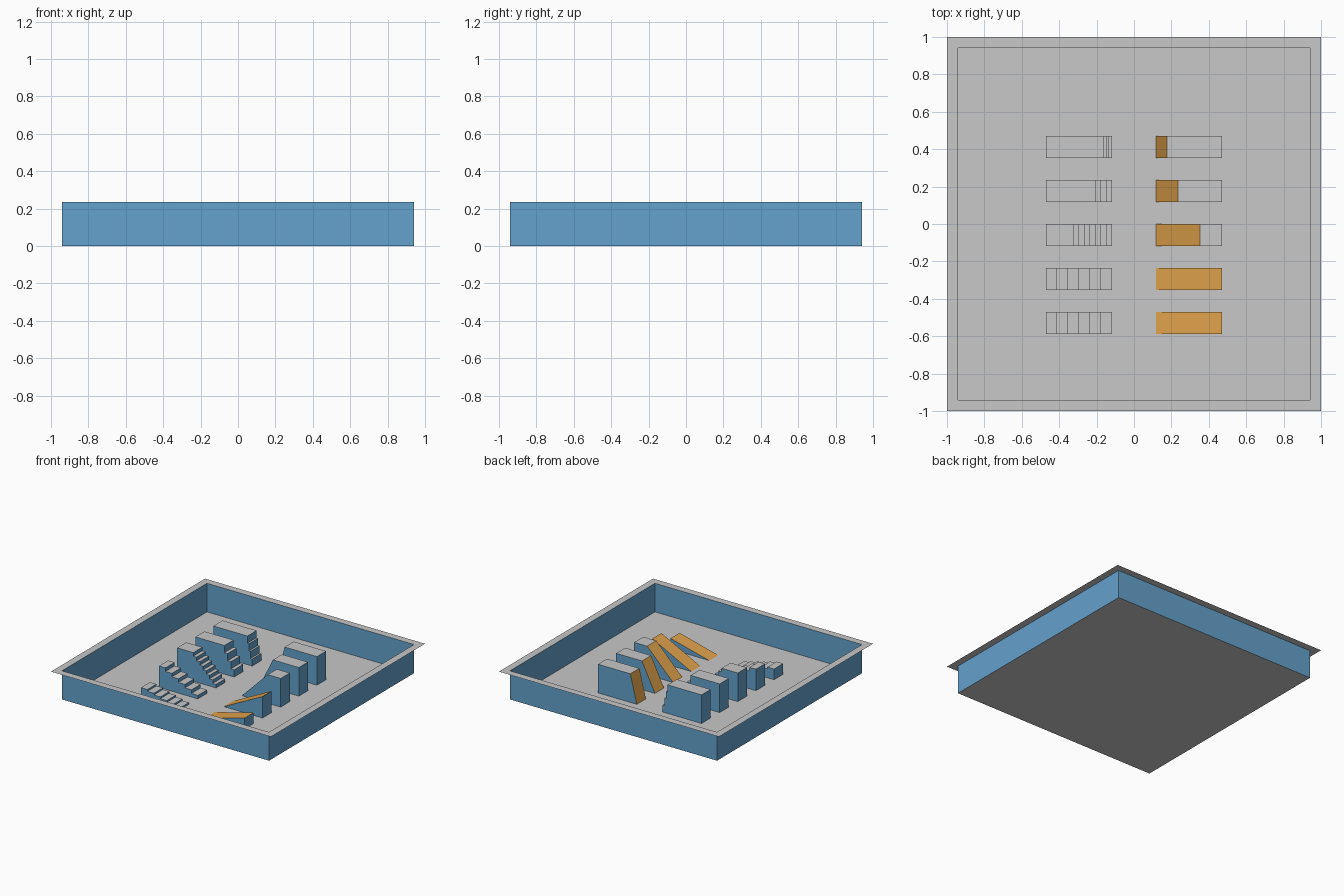
import bpy, bmesh

if "Cube" in bpy.data.objects:
    bpy.data.objects.remove(bpy.data.objects["Cube"])

U = 2 / 17          # one grid module of the layout
H = 2               # height of walls and full blocks, in modules


def material(name, rgb):
    m = bpy.data.materials.new(name)
    m.diffuse_color = (*rgb, 1)
    m.use_nodes = True
    m.node_tree.nodes["Principled BSDF"].inputs["Base Color"].default_value = m.diffuse_color
    return m


GREY = material("light grey", (0.58, 0.58, 0.58))
BLUE = material("wall blue", (0.13, 0.36, 0.61))
ORANGE = material("ramp orange", (0.74, 0.36, 0.07))
MATS = [GREY, BLUE, ORANGE]


def finish(bm, name):
    """Colour by direction: flat grey, upright blue, sloped orange."""
    bm.normal_update()
    for f in bm.faces:
        nz = abs(f.normal.z)
        f.material_index = 0 if nz > 0.99 else 1 if nz < 0.01 else 2
    bmesh.ops.scale(bm, vec=(U, U, U), verts=bm.verts)
    me = bpy.data.meshes.new(name)
    bm.to_mesh(me)
    bm.free()
    for m in MATS:
        me.materials.append(m)
    bpy.context.collection.objects.link(bpy.data.objects.new(name, me))


def block(name, profile, y0):
    """Extrude an (x, z) profile one module along y, open on the floor."""
    bm = bmesh.new()
    face = bm.faces.new([bm.verts.new((x, y0, z)) for x, z in profile])
    geo = bmesh.ops.extrude_face_region(bm, geom=[face], use_keep_orig=True)["geom"]
    new = [v for v in geo if isinstance(v, bmesh.types.BMVert)]
    bmesh.ops.translate(bm, vec=(0, 1, 0), verts=new)
    bmesh.ops.recalc_face_normals(bm, faces=bm.faces)
    under = [f for f in bm.faces if all(v.co.z < 1e-6 for v in f.verts)]
    bmesh.ops.delete(bm, geom=under, context='FACES_ONLY')
    finish(bm, name)


# Tray: floor, walls and thin outward rim as single sheets
bm = bmesh.new()
rings = []
for r, z in ((8, 0), (8, H), (8.5, H)):
    rings.append([bm.verts.new((sx * r, sy * r, z))
                  for sx, sy in ((-1, -1), (1, -1), (1, 1), (-1, 1))])
bm.faces.new(rings[0])
for a, b in zip(rings, rings[1:]):
    for i in range(4):
        j = (i + 1) % 4
        bm.faces.new((a[i], a[j], b[j], b[i]))
finish(bm, "tray")

# Rows from back to front: run, rise of the slope, number of steps
ROWS = [(0.5, 2, 4), (1, 2, 4), (2, 2, 8), (3, 1.5, 6), (3, 0.75, 6)]
for i, (run, rise, n) in enumerate(ROWS):
    y0 = 3 - 2 * i

    # Ramp climbing towards +x, with a flat landing if there is room
    ramp = [(1, 0), (4, 0), (4, rise)]
    if run < 3:
        ramp.append((1 + run, rise))
    block(f"ramp_{i + 1}", ramp, y0)

    # Staircase climbing towards -x with the same slope
    stairs = [(-4, 0), (-1, 0)]
    for k in range(n):
        x = -1 - run * k / n
        if k:
            stairs.append((x, rise * k / n))
        stairs.append((x, rise * (k + 1) / n))
    stairs.append((-4, rise))
    block(f"stairs_{i + 1}", stairs, y0)
